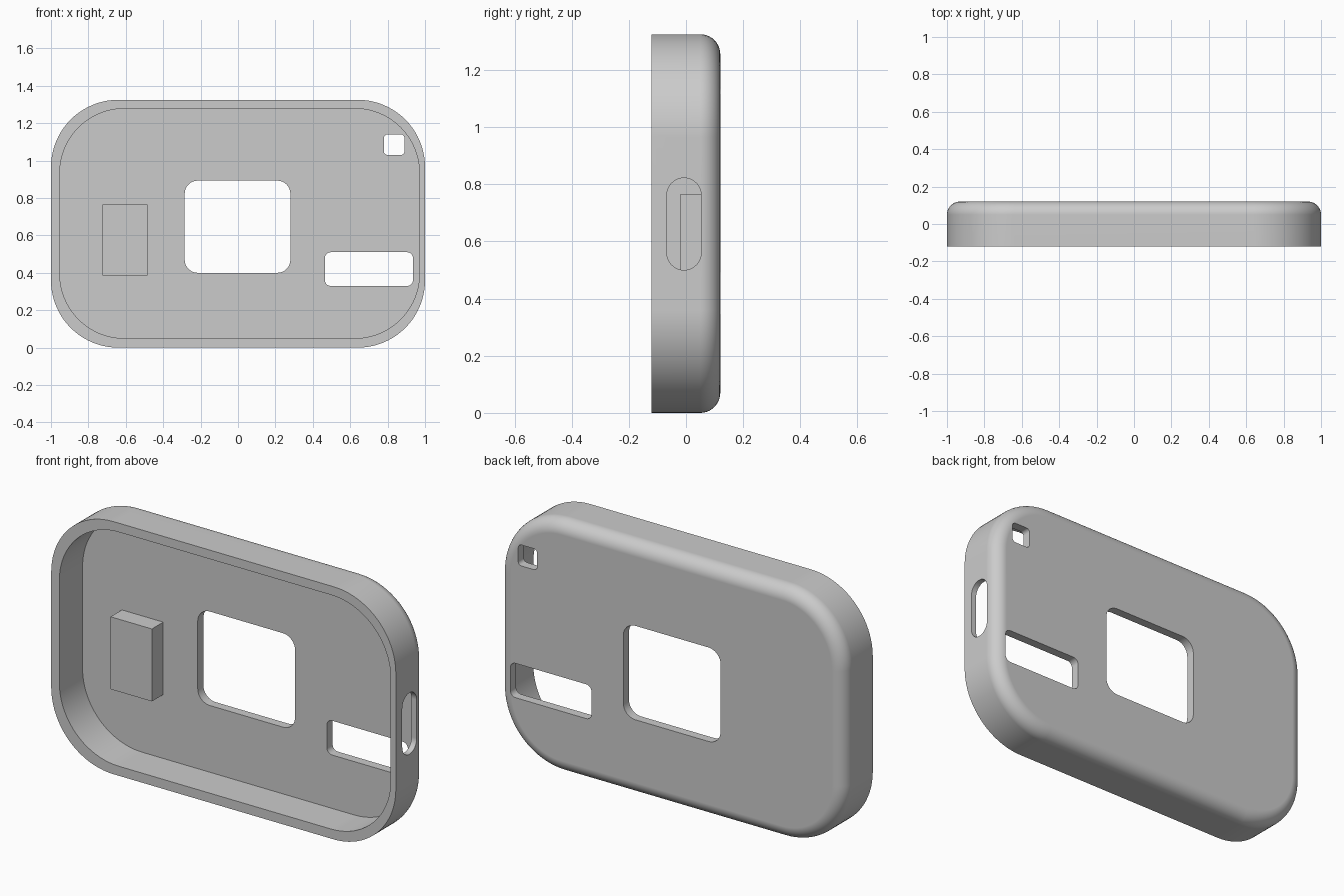
import bpy, bmesh, math

cube = bpy.data.objects.get("Cube")
if cube:
    bpy.data.objects.remove(cube, do_unlink=True)

grey = bpy.data.materials.new("grey plastic")
grey.use_nodes = True
colour = (0.6, 0.6, 0.6, 1)
grey.diffuse_color = colour
grey.node_tree.nodes["Principled BSDF"].inputs["Base Color"].default_value = colour


def rounded_rect(a0, a1, b0, b1, r, steps):
    """Outline of a rectangle with rounded corners, counter-clockwise."""
    pts = []
    corners = [(a1 - r, b1 - r), (a0 + r, b1 - r), (a0 + r, b0 + r), (a1 - r, b0 + r)]
    for q, (a, b) in enumerate(corners):
        for i in range(steps + 1):
            t = math.pi / 2 * (q + i / steps)
            pts.append((a + r * math.cos(t), b + r * math.sin(t)))
    return pts


def loft(name, rings):
    """Closed solid through a list of matching rings of points."""
    bm = bmesh.new()
    loops = [[bm.verts.new(p) for p in ring] for ring in rings]
    n = len(loops[0])
    for low, high in zip(loops, loops[1:]):
        for i in range(n):
            j = (i + 1) % n
            bm.faces.new((low[i], low[j], high[j], high[i]))
    bm.faces.new(loops[0])
    bm.faces.new(loops[-1])
    bmesh.ops.remove_doubles(bm, verts=bm.verts, dist=1e-5)
    bmesh.ops.recalc_face_normals(bm, faces=bm.faces)
    mesh = bpy.data.meshes.new(name)
    bm.to_mesh(mesh)
    bm.free()
    mesh.materials.append(grey)
    obj = bpy.data.objects.new(name, mesh)
    bpy.context.collection.objects.link(obj)
    return obj


def prism_y(name, rect, r, y0, y1, steps=8):
    outline = rounded_rect(*rect, r, steps)
    return loft(name, [[(x, y, z) for x, z in outline] for y in (y0, y1)])


FRONT, BACK, FLOOR = -0.12, 0.12, 0.073
HEIGHT, CORNER, FILLET = 1.325, 0.36, 0.07

# Shell: straight wall, then a rounded edge into the back
sections = [(FRONT, 0)]
for k in range(11):
    t = math.pi / 2 * k / 10
    sections.append((BACK - FILLET + FILLET * math.sin(t), FILLET * (1 - math.cos(t))))
rings = []
for y, inset in sections:
    outline = rounded_rect(inset - 1, 1 - inset, inset, HEIGHT - inset, CORNER - inset, 20)
    rings.append([(x, y, z) for x, z in outline])
shell = loft("shell", rings)

# Cavity, back openings and side slot
cutters = [
    prism_y("cavity_cutter", (-0.953, 0.97, 0.05, 1.278), 0.345, -0.3, FLOOR, 20),
    prism_y("window_cutter", (-0.285, 0.28, 0.40, 0.893), 0.07, 0, 0.3),
    prism_y("long_opening_cutter", (0.465, 0.935, 0.33, 0.51), 0.03, 0, 0.3),
    prism_y("small_opening_cutter", (0.78, 0.89, 1.03, 1.14), 0.02, 0, 0.3),
]
slot = rounded_rect(-0.067, 0.053, 0.5, 0.822, 0.06, 10)
cutters.append(loft("side_slot_cutter", [[(x, y, z) for y, z in slot] for x in (0.9, 1.1)]))

bpy.context.view_layer.objects.active = shell
for cutter in cutters:
    cutter.hide_render = True
    mod = shell.modifiers.new(cutter.name, "BOOLEAN")
    mod.operation, mod.solver, mod.object = "DIFFERENCE", "EXACT", cutter
    bpy.ops.object.modifier_apply(modifier=mod.name)
    bpy.data.objects.remove(cutter, do_unlink=True)

# Smooth rounding with crisp rims and flat back
bpy.ops.object.select_all(action="DESELECT")
shell.select_set(True)
bpy.ops.object.shade_smooth_by_angle(angle=math.radians(30))
weighted = shell.modifiers.new("flat faces", "WEIGHTED_NORMAL")
weighted.keep_sharp = True

# Raised block on the inside floor
bpy.ops.mesh.primitive_cube_add(size=1)
block = bpy.context.object
block.name = "inner_block"
block.scale = (0.24, FLOOR + 0.022, 0.38)
block.location = (-0.605, (FLOOR - 0.02) / 2, 0.575)
block.data.materials.append(grey)
